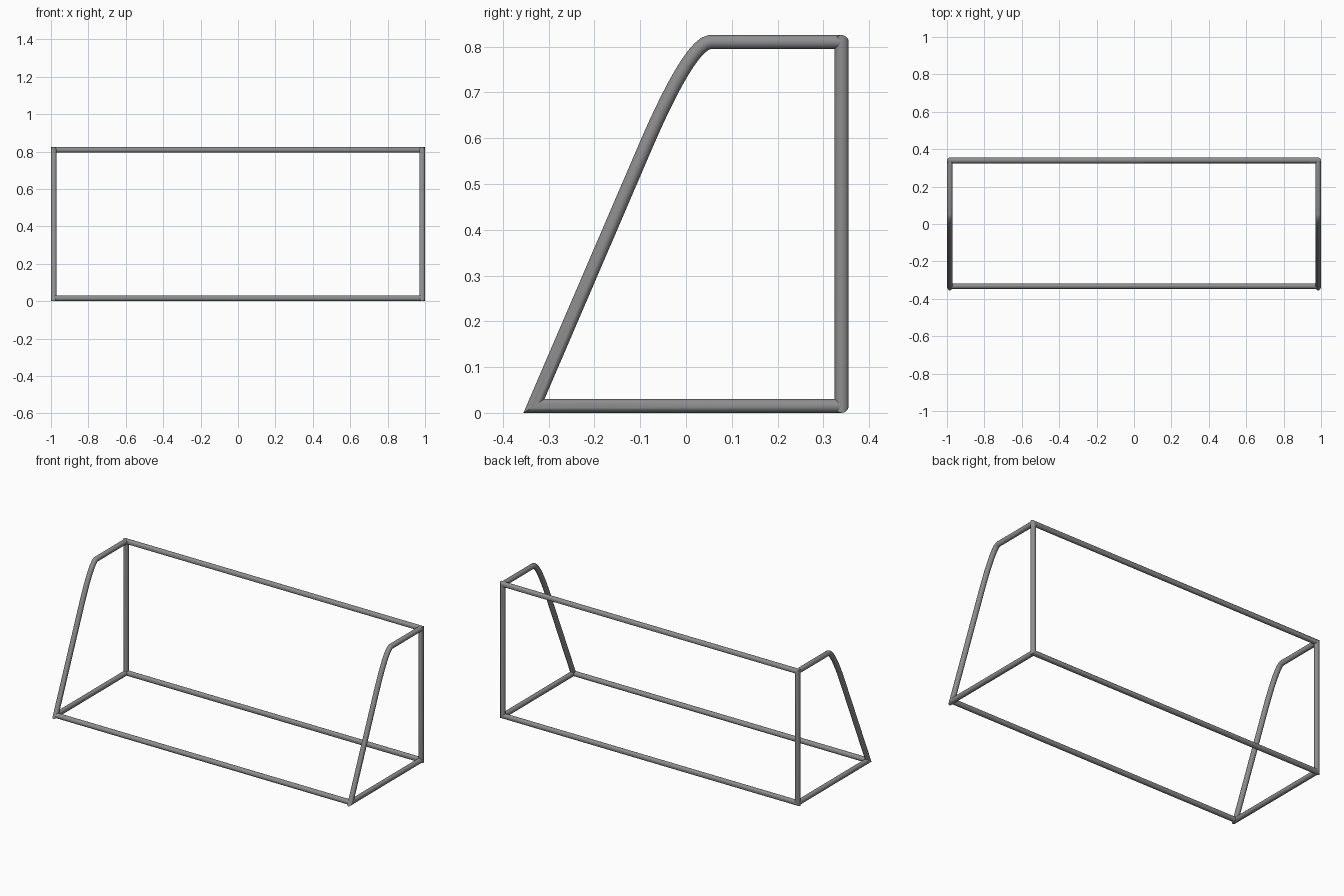
import bpy, bmesh, math
from mathutils import Vector

if "Cube" in bpy.data.objects:
    bpy.data.objects.remove(bpy.data.objects["Cube"])

R, SIDES = 0.0152, 20
X, YB, YF = 1 - R, 0.34, -0.332
ZB, ZT = R, 0.81

# Dark grey metal
metal = bpy.data.materials.new("dark_metal")
metal.diffuse_color = (0.27, 0.27, 0.27, 1)
metal.use_nodes = True
metal.node_tree.nodes["Principled BSDF"].inputs["Base Color"].default_value = metal.diffuse_color


def tube(name, pts, normal, closed=False):
    """Sweep a round section along a planar path with mitred corners."""
    pts = [Vector(p) for p in pts]
    n = Vector(normal)
    count = len(pts)
    bm = bmesh.new()
    rings = []
    for i, p in enumerate(pts):
        a = (p - pts[i - 1]).normalized() if closed or i > 0 else None
        b = (pts[(i + 1) % count] - p).normalized() if closed or i < count - 1 else None
        a, b = a or b, b or a
        mitre = n.cross((a + b).normalized())
        mitre /= mitre.dot(n.cross(a))
        rings.append([bm.verts.new(p + R * (math.cos(t) * n + math.sin(t) * mitre))
                      for t in (2 * math.pi * k / SIDES for k in range(SIDES))])
    for i in range(count if closed else count - 1):
        r0, r1 = rings[i], rings[(i + 1) % count]
        for k in range(SIDES):
            j = (k + 1) % SIDES
            bm.faces.new((r0[k], r0[j], r1[j], r1[k]))
    if not closed:
        bm.faces.new(rings[0])
        bm.faces.new(rings[-1])
    bmesh.ops.recalc_face_normals(bm, faces=bm.faces)
    me = bpy.data.meshes.new(name)
    bm.to_mesh(me)
    bm.free()
    me.materials.append(metal)
    ob = bpy.data.objects.new(name, me)
    bpy.context.collection.objects.link(ob)
    bpy.context.view_layer.objects.active = ob
    bpy.ops.object.select_all(action='DESELECT')
    ob.select_set(True)
    bpy.ops.object.shade_smooth_by_angle(angle=math.radians(35))
    return ob


def bezier(p0, p1, p2, p3, steps):
    for i in range(steps + 1):
        t = i / steps
        s = 1 - t
        yield tuple(s**3 * a + 3 * s * s * t * b + 3 * s * t * t * c + t**3 * d
                    for a, b, c, d in zip(p0, p1, p2, p3))


# Upright rectangular frame at the back
tube("back_frame", [(-X, YB, ZB), (X, YB, ZB), (X, YB, ZT), (-X, YB, ZT)],
     (0, 1, 0), closed=True)

# Side loops: floor rail, slanted leg, curved shoulder, top rail
bend = list(bezier((-0.10, 0.555), (-0.06, 0.65), (0.01, 0.805), (0.052, ZT), 12))
profile = [(YB, ZB), (YF, ZB)] + bend + [(YB, ZT)]
for side, x in (("left", -X), ("right", X)):
    tube(side + "_side_frame", [(x, y, z) for y, z in profile], (1, 0, 0))

# Floor bar joining the two side loops
tube("front_floor_bar", [(-X, YF, ZB), (X, YF, ZB)], (0, 1, 0))
